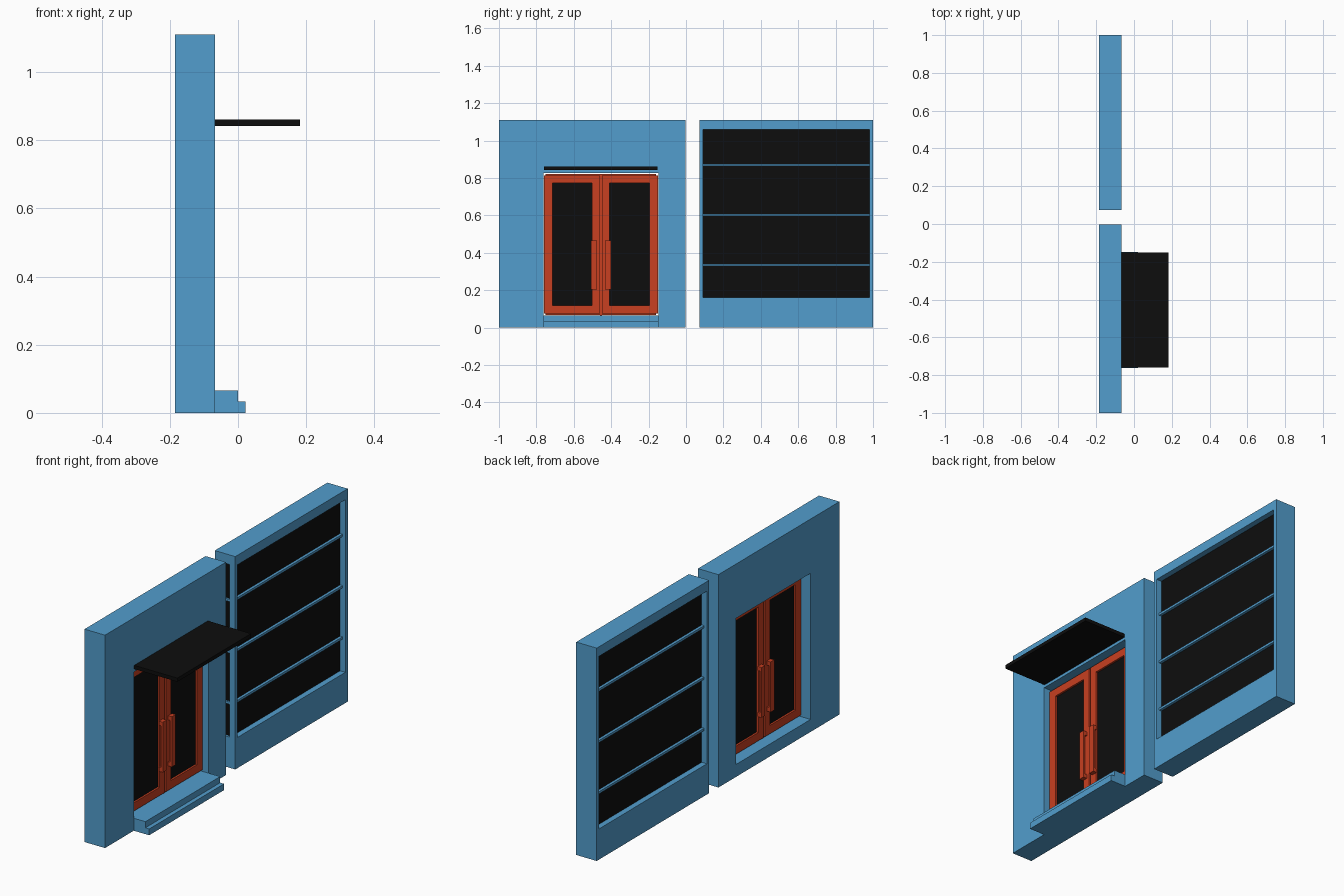
import bpy
import bmesh
from mathutils import Vector

old = bpy.data.objects.get("Cube")
if old:
    bpy.data.objects.remove(old, do_unlink=True)


def material(name, rgb):
    m = bpy.data.materials.new(name)
    m.use_nodes = True
    color = (*rgb, 1)
    m.diffuse_color = color
    m.node_tree.nodes["Principled BSDF"].inputs["Base Color"].default_value = color
    return m


BLUE = material("wall blue", (0.085, 0.34, 0.61))
RED = material("door red", (0.58, 0.05, 0.015))
BLACK = material("dark glass", (0.004, 0.004, 0.004))


def box(name, mat, x, y, z):
    """Box from three (low, high) ranges."""
    lo, hi = (Vector(c) for c in zip(x, y, z))
    bm = bmesh.new()
    bmesh.ops.create_cube(bm, size=1)
    for v in bm.verts:
        v.co = (lo + hi) / 2 + v.co * (hi - lo)
    mesh = bpy.data.meshes.new(name)
    bm.to_mesh(mesh)
    bm.free()
    mesh.materials.append(mat)
    obj = bpy.data.objects.new(name, mesh)
    bpy.context.collection.objects.link(obj)
    return obj


def cut(obj, *ranges):
    """Cut a box-shaped opening out of an object."""
    cutter = box("cutter", obj.data.materials[0], *ranges)
    cutter.hide_render = True
    mod = obj.modifiers.new("opening", "BOOLEAN")
    mod.operation = "DIFFERENCE"
    mod.solver = "EXACT"
    mod.object = cutter
    bpy.context.view_layer.objects.active = obj
    bpy.ops.object.modifier_apply(modifier=mod.name)
    bpy.data.objects.remove(cutter, do_unlink=True)


BACK, FRONT, TOP = -0.185, -0.067, 1.11
THROUGH = (-0.3, 0.1)

# Wall with the window, open on both faces and on its narrow inner end
window_wall = box("window_wall", BLUE, (BACK, FRONT), (0.073, 1), (0, TOP))
cut(window_wall, THROUGH, (0.092, 0.98), (0.16, 1.06))
cut(window_wall, (-0.153, -0.099), (0, 0.2), (0.16, 1.06))
box("window_glass", BLACK, (-0.155, -0.097), (0.086, 0.982), (0.158, 1.062))
for i, z in enumerate((0.335, 0.602, 0.87)):
    box(f"window_bar_{i + 1}", BLUE, (-0.169, -0.083), (0.076, 0.985), (z - 0.006, z + 0.006))

# Wall with the doorway
door_wall = box("door_wall", BLUE, (BACK, FRONT), (-1, -0.003), (0, TOP))
cut(door_wall, THROUGH, (-0.762, -0.148), (0.065, 0.827))

# Doors with glass and handles, mirrored about the centre line
MID = -0.455


def span(side, near, far):
    return tuple(sorted((MID + side * near, MID + side * far)))


for side, label in ((-1, "right"), (1, "left")):
    door = box(f"{label}_door_frame", RED, (-0.132, -0.1), span(side, 0.006, 0.304), (0.075, 0.814))
    cut(door, THROUGH, span(side, 0.047, 0.26), (0.118, 0.772))
    box(f"{label}_door_glass", BLACK, (-0.122, -0.11), span(side, 0.045, 0.262), (0.116, 0.774))
    for face, x0, x1 in (("front", -0.1, -0.078), ("back", -0.154, -0.132)):
        handle = box(f"{label}_{face}_handle", RED, (x0, x1), span(side, 0.022, 0.053), (0.203, 0.465))
        # Hollow behind the grip
        inner = (x0 - 0.01, x0 + 0.012) if face == "front" else (x1 - 0.012, x1 + 0.01)
        cut(handle, inner, (-1, 0), (0.225, 0.443))

# Narrow strips between and around the doors
box("door_centre_strip", RED, (-0.122, -0.11), (MID - 0.006, MID + 0.006), (0.066, 0.822))
for name, z in (("top", (0.814, 0.822)), ("bottom", (0.067, 0.075))):
    box(f"door_{name}_strip", RED, (-0.122, -0.11), (-0.75, -0.16), z)

# Canopy and steps
box("canopy", BLACK, (FRONT, 0.182), (-0.76, -0.152), (0.842, 0.861))
box("upper_step", BLUE, (FRONT, 0), (-0.763, -0.147), (0, 0.065))
box("lower_step", BLUE, (0, 0.022), (-0.763, -0.147), (0, 0.033))
